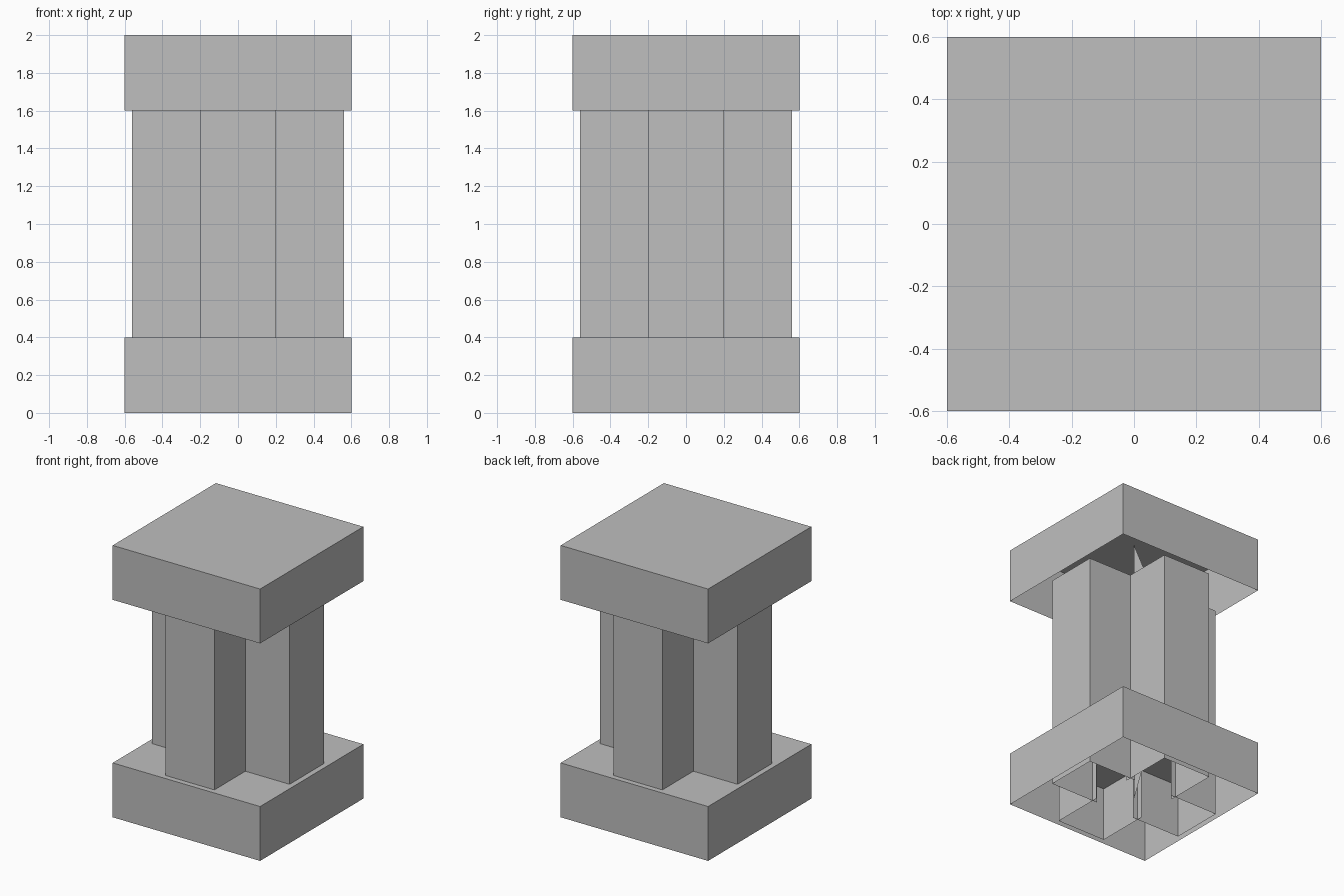
import bpy
import bmesh
import math
from mathutils import Matrix, Vector

old = bpy.data.objects.get("Cube")
if old:
    bpy.data.objects.remove(old, do_unlink=True)

# One plain stone colour
stone = bpy.data.materials.new("stone_grey")
stone.use_nodes = True
colour = (0.52, 0.52, 0.52, 1.0)
stone.diffuse_color = colour
stone.node_tree.nodes["Principled BSDF"].inputs["Base Color"].default_value = colour


def add_object(name, bm):
    mesh = bpy.data.meshes.new(name)
    bm.to_mesh(mesh)
    bm.free()
    mesh.materials.append(stone)
    obj = bpy.data.objects.new(name, mesh)
    bpy.context.collection.objects.link(obj)
    return obj


def open_box(name, size, centre, open_sides, turn=0.0):
    """Box shell without the faces that point along open_sides."""
    bm = bmesh.new()
    bmesh.ops.create_cube(bm, size=1.0)
    bm.normal_update()
    gone = [f for f in bm.faces
            if any(f.normal.dot(Vector(d)) > 0.9 for d in open_sides)]
    bmesh.ops.delete(bm, geom=gone, context="FACES")
    bm.transform(Matrix.Rotation(turn, 4, "Z")
                 @ Matrix.Translation(centre)
                 @ Matrix.Diagonal((*size, 1.0)))
    return add_object(name, bm)


DOWN, UP, INWARD = (0, 0, -1), (0, 0, 1), (0, -1, 0)

# Base and top slabs, hollow underneath
open_box("base_slab", (1.2, 1.2, 0.4), (0, 0, 0.2), [DOWN])
open_box("top_slab", (1.2, 1.2, 0.4), (0, 0, 1.8), [DOWN])

# Four square pillars forming a cross, open towards the middle
for i, side in enumerate(("back", "right", "front", "left")):
    open_box(side + "_pillar", (0.4, 0.4, 1.6), (0, 0.36, 0.8),
             [DOWN, UP, INWARD], i * math.pi / 2)

# Thin upright fin hidden inside the column
bm = bmesh.new()
bm.faces.new([bm.verts.new(p) for p in ((0, 0, 0), (0, 0, 2), (0, 0.45, 1))])
add_object("inner_fin", bm)
